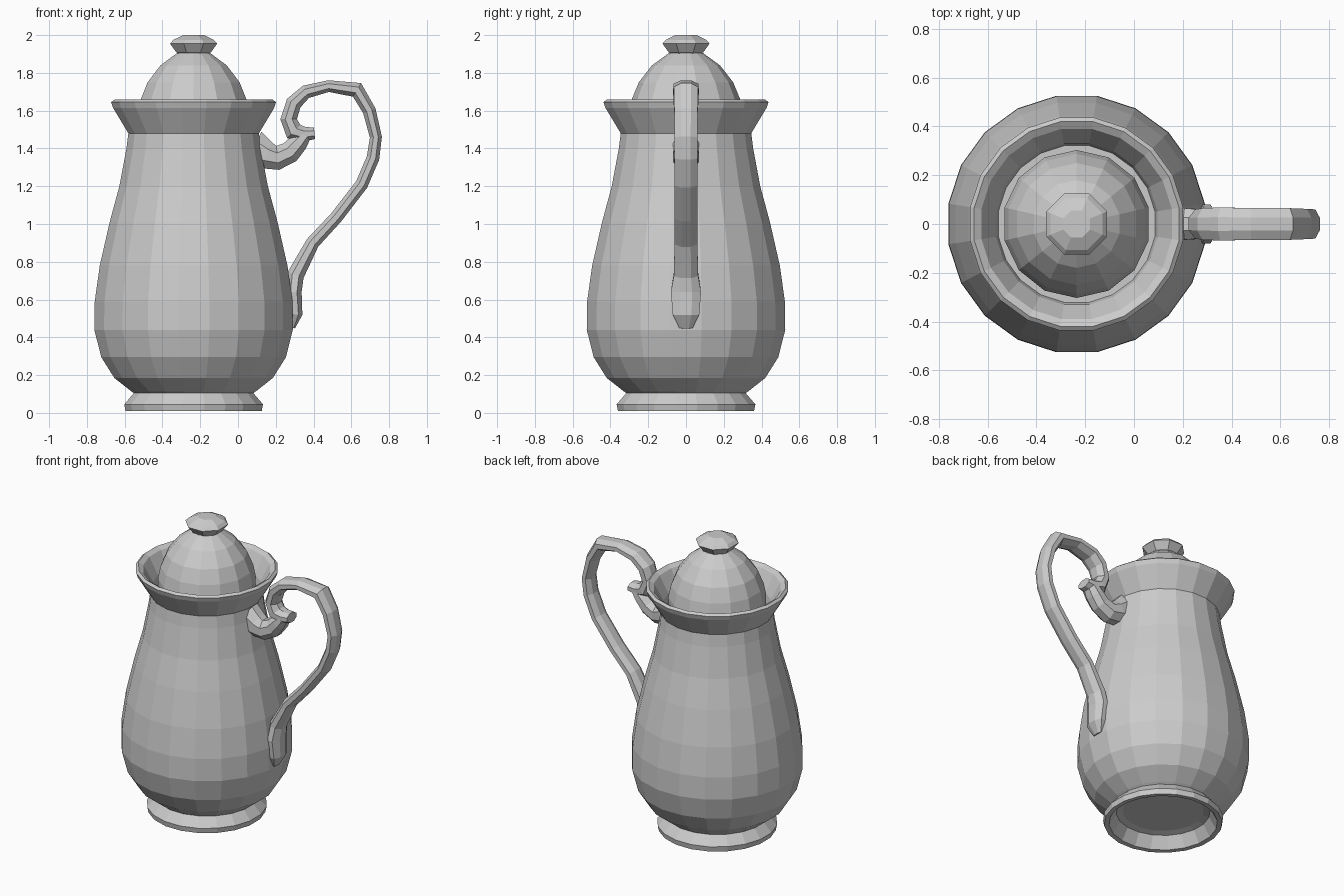
import bpy, bmesh, math
from mathutils import Vector

AXIS_X = -0.235  # vertical axis of the pot


def finish(name, bm):
    bmesh.ops.remove_doubles(bm, verts=bm.verts, dist=0.0005)
    bmesh.ops.recalc_face_normals(bm, faces=bm.faces)
    mesh = bpy.data.meshes.new(name)
    bm.to_mesh(mesh)
    bm.free()
    obj = bpy.data.objects.new(name, mesh)
    bpy.context.collection.objects.link(obj)
    return obj


def skin(bm, rings):
    n = len(rings[0])
    for a, b in zip(rings, rings[1:]):
        for i in range(n):
            j = (i + 1) % n
            bm.faces.new((a[i], a[j], b[j], b[i]))
    bm.faces.new(rings[0])
    bm.faces.new(rings[-1])


def lathe(name, profile, sides):
    """Turn a (radius, z) profile around the pot axis, flat caps at the ends."""
    bm = bmesh.new()
    rings = []
    for r, z in profile:
        rings.append([bm.verts.new((AXIS_X + r * math.cos(t), r * math.sin(t), z))
                      for t in (math.tau * (i + 0.5) / sides for i in range(sides))])
    skin(bm, rings)
    return finish(name, bm)


def sweep(name, path, sides=8):
    """Sweep a chamfered section along (x, z, half thickness, half width)."""
    bm = bmesh.new()
    pts = [Vector((p[0], 0, p[1])) for p in path]
    rings = []
    for i, (x, z, h, w) in enumerate(path):
        t = (pts[min(i + 1, len(pts) - 1)] - pts[max(i - 1, 0)]).normalized()
        side = Vector((-t.z, 0, t.x))
        ring = []
        for k in range(sides):
            a = math.tau * (k + 0.5) / sides
            ring.append(bm.verts.new(pts[i] + side * h * 1.08 * math.cos(a)
                                     + Vector((0, w * 1.08 * math.sin(a), 0))))
        rings.append(ring)
    skin(bm, rings)
    return finish(name, bm)


# Pot body: hollow foot, belly, neck, flared rim and inner ledge
lathe("body", [(0.25, 0.10), (0.29, 0.09), (0.335, 0.012), (0.365, 0.01), (0.372, 0.045),
               (0.32, 0.105), (0.335, 0.115), (0.425, 0.185), (0.495, 0.295),
               (0.532, 0.44), (0.53, 0.59), (0.503, 0.78), (0.45, 1.01),
               (0.398, 1.20), (0.36, 1.40), (0.35, 1.48), (0.432, 1.615),
               (0.442, 1.645), (0.425, 1.658), (0.395, 1.64), (0.335, 1.53),
               (0.325, 1.48)], 20)

# Domed lid
lathe("lid", [(0.30, 1.48), (0.303, 1.58), (0.287, 1.66), (0.25, 1.75),
              (0.18, 1.84), (0.09, 1.905)], 14)

# Lid knob
lathe("lid_knob", [(0.085, 1.90), (0.10, 1.91), (0.135, 1.955), (0.115, 1.975),
                   (0.06, 2.0)], 8)

# Main handle: from the curled tip, over the top and down to the belly
sweep("handle", [(0.405, 1.48, 0.03, 0.05), (0.35, 1.475, 0.04, 0.055),
                 (0.295, 1.49, 0.05, 0.06), (0.268, 1.555, 0.044, 0.06),
                 (0.295, 1.64, 0.042, 0.065), (0.36, 1.70, 0.036, 0.068),
                 (0.48, 1.73, 0.031, 0.065), (0.63, 1.71, 0.042, 0.065),
                 (0.695, 1.60, 0.035, 0.062), (0.73, 1.46, 0.032, 0.06),
                 (0.715, 1.35, 0.034, 0.06), (0.655, 1.21, 0.034, 0.06),
                 (0.52, 1.035, 0.034, 0.06), (0.395, 0.90, 0.036, 0.06),
                 (0.305, 0.73, 0.045, 0.065), (0.295, 0.64, 0.042, 0.08),
                 (0.305, 0.52, 0.036, 0.07), (0.29, 0.45, 0.012, 0.035)])

# Strut joining the curl to the neck
sweep("handle_strut", [(0.08, 1.40, 0.10, 0.07), (0.15, 1.365, 0.075, 0.07),
                       (0.21, 1.35, 0.064, 0.065), (0.275, 1.38, 0.058, 0.06),
                       (0.32, 1.43, 0.05, 0.06), (0.355, 1.47, 0.035, 0.055)])
